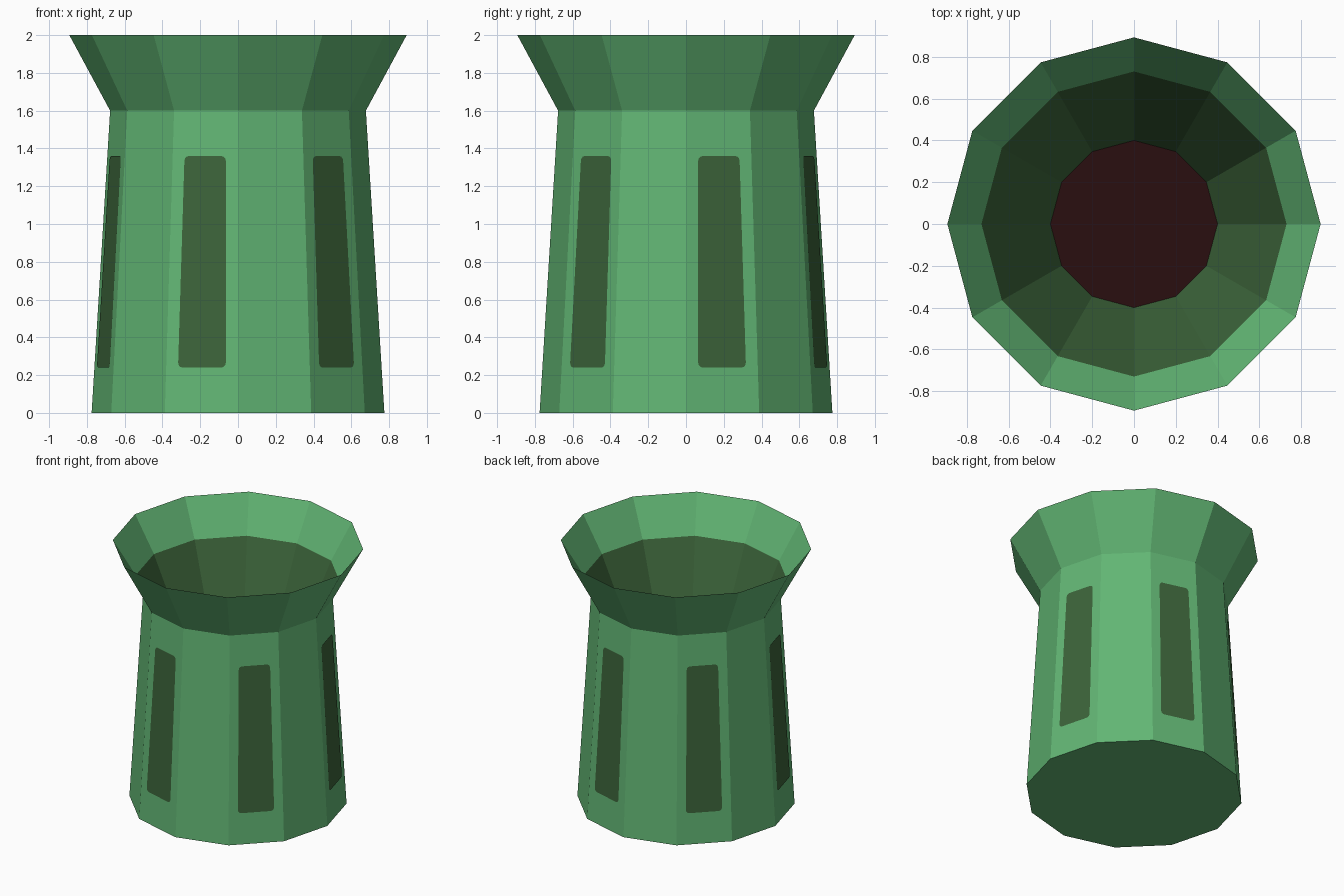
import bpy, bmesh, math
from mathutils import Vector

if "Cube" in bpy.data.objects:
    bpy.data.objects.remove(bpy.data.objects["Cube"])

SIDES = 12


def material(name, rgb):
    m = bpy.data.materials.new(name)
    m.diffuse_color = (*rgb, 1)
    m.use_nodes = True
    m.node_tree.nodes["Principled BSDF"].inputs["Base Color"].default_value = m.diffuse_color
    return m


GREEN = material("green", (0.122, 0.468, 0.175))
DARK = material("dark_olive_green", (0.045, 0.127, 0.042))
FLOOR = material("dark_maroon", (0.023, 0.0044, 0.0052))


def finish(bm, name, mats):
    mesh = bpy.data.meshes.new(name)
    bm.to_mesh(mesh)
    bm.free()
    for m in mats:
        mesh.materials.append(m)
    ob = bpy.data.objects.new(name, mesh)
    bpy.context.collection.objects.link(ob)
    return ob


def polar(r, i, z):
    a = math.tau * i / SIDES
    return Vector((r * math.cos(a), r * math.sin(a), z))


# Pot body: tapered wall, flared rim with a sharp lip, dark funnel and floor
BOTTOM_R, NECK_R, NECK_Z = 0.775, 0.677, 1.6
profile = [(BOTTOM_R, 0), (NECK_R, NECK_Z), (0.893, 2.0), (0.73, 1.73), (0.4, 1.0)]
bm = bmesh.new()
rings = [[bm.verts.new(polar(r, i, z)) for i in range(SIDES)] for r, z in profile]
for k in range(len(rings) - 1):
    lo, hi = rings[k], rings[k + 1]
    for i in range(SIDES):
        j = (i + 1) % SIDES
        f = bm.faces.new((lo[i], lo[j], hi[j], hi[i]))
        f.material_index = 1 if k == 3 else 0
bm.faces.new(rings[0][::-1])
bm.faces.new(rings[-1]).material_index = 2
finish(bm, "pot_body", [GREEN, DARK, FLOOR])

# Dark rounded panels on every other side of the wall
LOW, HIGH, INSET, LIFT = 0.24, 1.36, 0.066, 0.004
bm = bmesh.new()
for i in range(0, SIDES, 2):
    corners = []
    for z, flip in ((LOW, False), (HIGH, True)):
        r = BOTTOM_R + (NECK_R - BOTTOM_R) * z / NECK_Z
        a, b = polar(r, i, z), polar(r, i + 1, z)
        side = (b - a).normalized() * INSET
        out = Vector((a.x + b.x, a.y + b.y, 0)).normalized() * LIFT
        pair = [a + side + out, b - side + out]
        corners += pair[::-1] if flip else pair
    bm.faces.new([bm.verts.new(c) for c in corners])
bmesh.ops.bevel(bm, geom=bm.verts[:], offset=0.025, segments=3,
                profile=0.5, affect='VERTICES')
finish(bm, "wall_panels", [DARK])
